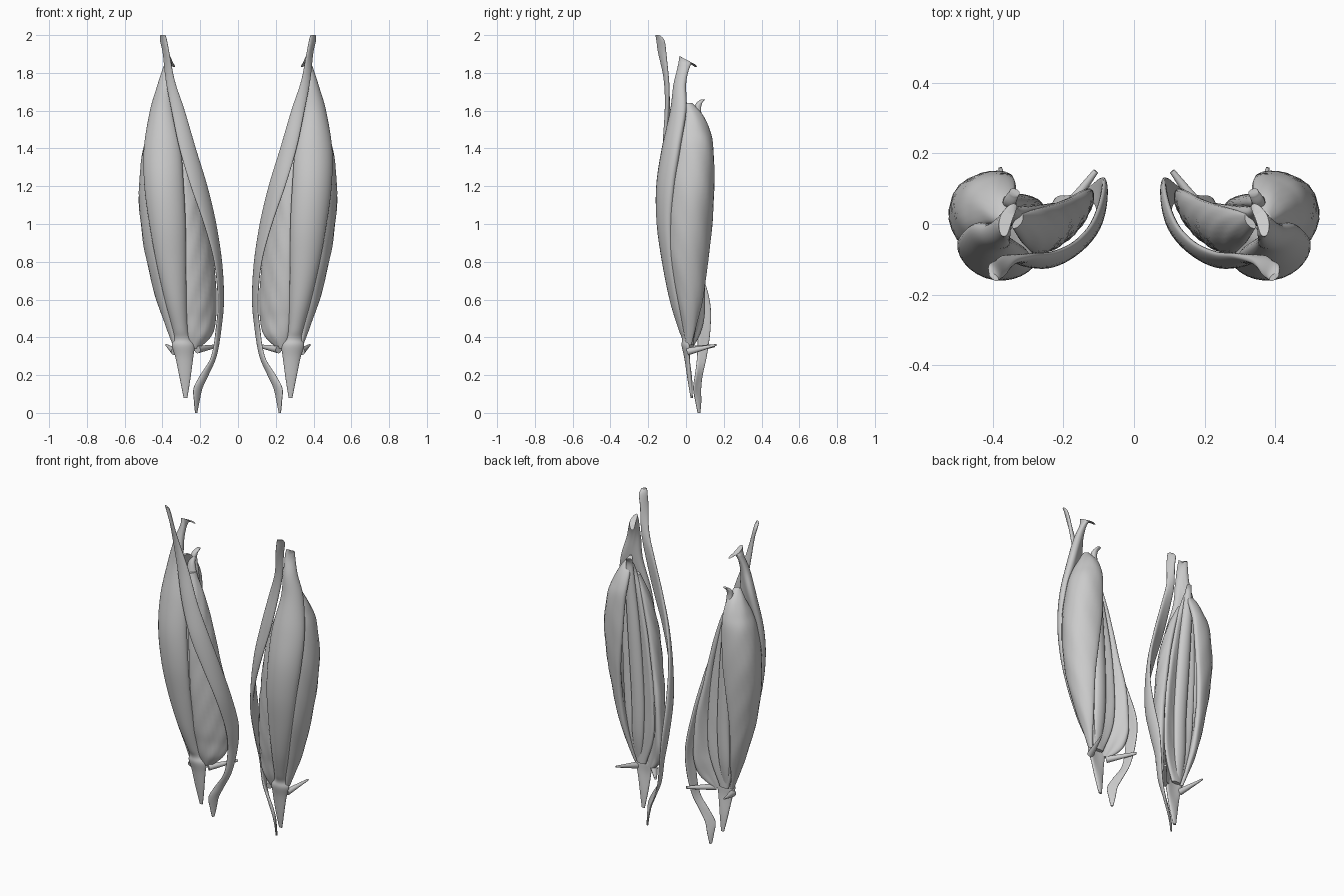
import bpy, bmesh, math
from mathutils import Vector


def catmull(rows, t):
    # smooth interpolation through the station rows
    i = min(int(t), len(rows) - 2)
    f = t - i
    p1, p2 = rows[i], rows[i + 1]
    p0 = rows[i - 1] if i > 0 else p1
    p3 = rows[i + 2] if i + 2 < len(rows) else p2
    return [0.5 * (2 * b + (c - a) * f + (2 * a - 5 * b + 4 * c - d) * f * f
                   + (3 * b - a - 3 * c + d) * f ** 3)
            for a, b, c, d in zip(p0, p1, p2, p3)]


def muscle(name, rows, steps=7, half=16, ripple=0.0, slant=0.0):
    # row: z, edge a (x, y), edge b (x, y), outward bulge, thickness
    bm = bmesh.new()
    rings = []
    n = (len(rows) - 1) * steps
    for k in range(n + 1):
        z, ax, ay, bx, by, bulge, thick = catmull(rows, k / steps)
        a, b = Vector((ax, ay)), Vector((bx, by))
        d = b - a
        nor = Vector((d.y, -d.x)).normalized()
        tan = d.normalized()
        ring = []
        for j in range(2 * half):
            ang = math.pi * j / half
            s = 0.5 - 0.5 * math.cos(ang)
            side = math.sin(ang)
            h = math.copysign(abs(side) ** 0.8, side) * thick / 2
            mid = a + d * s + nor * bulge * 4 * s * (1 - s)
            slope = bulge * 4 * (1 - 2 * s) / max(d.length, 0.02)
            arc_n = (nor - tan * slope).normalized()
            # shallow oblique fibre ridges
            h += ripple * side * math.sin(s * 16 + z * 30) * min(1, k / 8, (n - k) / 8)
            p = mid + arc_n * h
            ring.append(bm.verts.new((p.x, p.y, max(0, z - slant * s * max(0, 1 - (n - k) / 5)))))
        rings.append(ring)
    for r, q in zip(rings, rings[1:]):
        for j in range(2 * half):
            m = (j + 1) % (2 * half)
            bm.faces.new((r[j], r[m], q[m], q[j]))
    bm.faces.new(rings[0])
    bm.faces.new(rings[-1])
    bmesh.ops.recalc_face_normals(bm, faces=bm.faces)
    me = bpy.data.meshes.new(name)
    bm.to_mesh(me)
    bm.free()
    ob = bpy.data.objects.new(name, me)
    bpy.context.collection.objects.link(ob)
    # the other thigh is the mirror image
    ob.modifiers.new("mirror", 'MIRROR').use_mirror_merge = False
    bpy.ops.object.select_all(action='DESELECT')
    ob.select_set(True)
    bpy.context.view_layer.objects.active = ob
    bpy.ops.object.shade_smooth_by_angle(angle=math.radians(50))
    return ob


# front thigh muscle with kneecap tendon at the bottom
muscle("front_thigh_muscle", [
    (0.08, .268, .03, .288, .03, 0, .012),
    (0.18, .252, .02, .308, .02, 0, .025),
    (0.29, .238, .015, .33, .015, .01, .028),
    (0.355, .232, .015, .348, .015, .018, .04),
    (0.395, .255, .008, .338, .008, .015, .03),
    (0.45, .268, -.005, .345, -.005, .02, .035),
    (0.60, .275, -.04, .385, -.04, .025, .045),
    (0.80, .278, -.075, .43, -.07, .025, .06),
    (1.00, .28, -.095, .465, -.08, .033, .07),
    (1.20, .29, -.095, .49, -.065, .04, .075),
    (1.40, .305, -.075, .492, -.035, .035, .075),
    (1.60, .345, -.05, .455, .0, .025, .065),
    (1.74, .352, -.045, .41, .0, .015, .055),
    (1.83, .355, -.04, .378, .02, .008, .04),
    (1.89, .368, -.035, .335, .055, .012, .035)], slant=.06)

# outer thigh muscle wrapping to the back
muscle("outer_thigh_muscle", [
    (0.36, .33, .0, .34, .03, 0, .02),
    (0.45, .34, -.01, .35, .05, .015, .04),
    (0.60, .375, -.04, .37, .085, .033, .055),
    (0.80, .415, -.075, .38, .11, .053, .065),
    (1.00, .435, -.09, .37, .13, .078, .07),
    (1.20, .455, -.08, .35, .135, .09, .07),
    (1.40, .455, -.045, .34, .125, .07, .07),
    (1.50, .44, -.02, .335, .105, .045, .065),
    (1.58, .41, .0, .34, .07, .025, .05),
    (1.64, .38, .0, .355, .025, .01, .02)], ripple=.0015)

# inner thigh muscle with teardrop lower end
muscle("inner_thigh_muscle", [
    (0.34, .21, .03, .25, .015, .005, .02),
    (0.41, .145, .07, .27, .0, .02, .05),
    (0.50, .125, .095, .28, -.02, .025, .06),
    (0.60, .125, .10, .285, -.04, .03, .065),
    (0.80, .14, .095, .285, -.065, .03, .065),
    (1.00, .18, .075, .29, -.075, .03, .06),
    (1.20, .22, .06, .295, -.075, .025, .055),
    (1.40, .27, .045, .32, -.05, .015, .045),
    (1.54, .32, .03, .345, -.01, .005, .02)], ripple=.002)

# deep muscle closing the hollow back
muscle("deep_thigh_muscle", [
    (0.36, .26, .03, .32, .03, 0, .025),
    (0.60, .19, .05, .38, .05, .03, .05),
    (1.00, .21, .055, .40, .06, .04, .055),
    (1.40, .28, .045, .40, .06, .03, .055),
    (1.56, .325, .04, .375, .05, .01, .04),
    (1.62, .335, .05, .36, .06, 0, .03)], ripple=.001)

# rounded strip up the back with hooked top
muscle("back_strip", [
    (0.38, .29, .03, .325, .03, 0, .02),
    (0.55, .265, .045, .34, .045, -.005, .035),
    (0.80, .26, .045, .34, .05, -.008, .045),
    (1.20, .285, .05, .36, .06, -.008, .045),
    (1.50, .322, .05, .372, .065, -.008, .04),
    (1.62, .335, .055, .37, .07, 0, .035),
    (1.66, .325, .085, .352, .095, 0, .02)])

# long strap muscle spiralling from hip to inner knee
muscle("strap_muscle", [
    (0.00, .217, .075, .226, .062, 0, .010),
    (0.06, .205, .08, .232, .05, 0, .014),
    (0.13, .19, .08, .235, .04, .005, .016),
    (0.20, .158, .088, .20, .05, .005, .018),
    (0.30, .12, .11, .14, .06, .005, .02),
    (0.45, .095, .13, .115, .06, .006, .02),
    (0.60, .085, .125, .105, .025, .008, .022),
    (0.80, .095, .065, .125, -.04, .01, .025),
    (1.00, .12, .0, .18, -.09, .01, .026),
    (1.20, .165, -.05, .25, -.12, .01, .028),
    (1.40, .225, -.08, .31, -.115, .008, .028),
    (1.60, .283, -.088, .352, -.10, .005, .026),
    (1.75, .332, -.105, .38, -.095, .003, .026),
    (1.90, .365, -.145, .395, -.105, 0, .022),
    (1.97, .378, -.155, .41, -.115, 0, .022),
    (2.00, .385, -.16, .41, -.14, 0, .015)])


def band(name, start, end, r0, r1):
    # tapered ligament running between two points
    a, b = Vector(start), Vector(end)
    bpy.ops.mesh.primitive_cone_add(vertices=16, radius1=r0, radius2=r1,
                                    depth=(b - a).length, location=(a + b) / 2)
    ob = bpy.context.object
    ob.name = name
    ob.rotation_euler = (b - a).to_track_quat('Z', 'Y').to_euler()
    bpy.ops.object.transform_apply(location=True, rotation=True, scale=True)
    ob.modifiers.new("mirror", 'MIRROR').use_mirror_merge = False
    bpy.ops.object.shade_smooth_by_angle(angle=math.radians(50))


# side ligaments of the knee
band("inner_knee_band", (.215, .01, .335), (.108, .15, .355), .02, .008)
band("outer_knee_band", (.335, .01, .325), (.38, .16, .36), .02, .005)
